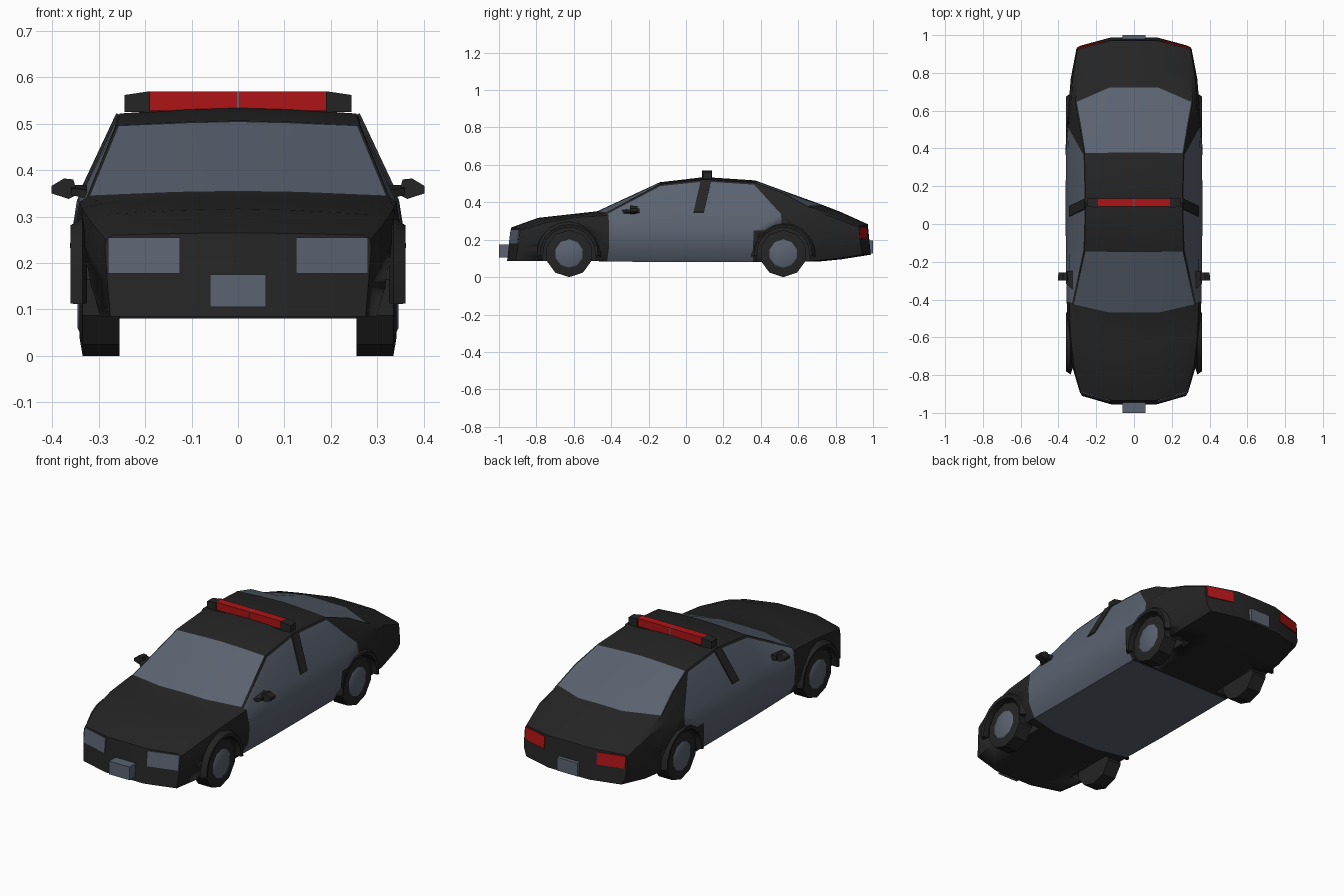
import bpy, bmesh, math
from mathutils import Vector, Matrix

if "Cube" in bpy.data.objects:
    bpy.data.objects.remove(bpy.data.objects["Cube"])


def material(name, rgb):
    m = bpy.data.materials.new(name)
    m.diffuse_color = (*rgb, 1)
    m.use_nodes = True
    m.node_tree.nodes["Principled BSDF"].inputs["Base Color"].default_value = m.diffuse_color
    return m


BLACK = material("black_paint", (0.018, 0.018, 0.018))
GREY = material("blue_grey", (0.105, 0.125, 0.165))
RED = material("signal_red", (0.42, 0.007, 0.008))


def finish(name, bm, mats, angle=30):
    bmesh.ops.recalc_face_normals(bm, faces=bm.faces)
    me = bpy.data.meshes.new(name)
    bm.to_mesh(me)
    bm.free()
    for m in mats:
        me.materials.append(m)
    for p in me.polygons:
        p.use_smooth = True
    me.set_sharp_from_angle(angle=math.radians(angle))
    ob = bpy.data.objects.new(name, me)
    bpy.context.collection.objects.link(ob)
    return ob


def prism(name, pts, push, mat, taper=1.0):
    """Polygon extruded along a vector, far end optionally scaled."""
    bm = bmesh.new()
    f = bm.faces.new([bm.verts.new(p) for p in pts])
    ext = bmesh.ops.extrude_face_region(bm, geom=[f], use_keep_orig=True)["geom"]
    vs = [v for v in ext if isinstance(v, bmesh.types.BMVert)]
    mid = sum((v.co for v in vs), Vector()) / len(vs)
    for v in vs:
        v.co = mid + (v.co - mid) * taper + Vector(push)
    return finish(name, bm, [mat])


def box(name, x0, x1, y0, y1, z0, z1, mat):
    pts = [(x0, y0, z0), (x1, y0, z0), (x1, y0, z1), (x0, y0, z1)]
    return prism(name, pts, (0, y1 - y0, 0), mat)


def axle_cone(name, x0, x1, y, z, r0, r1, sides, mat):
    """Cylinder or frustum lying along x."""
    ring = [(x0, y + r0 * math.sin(2 * math.pi * k / sides),
             z - r0 * math.cos(2 * math.pi * k / sides)) for k in range(sides)]
    return prism(name, ring, (x1 - x0, 0, 0), mat, r1 / r0)


# Body stations: y, bow, lean, bottom z, bottom w, side w, belt w, belt z,
# top edge w, top edge z, centre z
STATIONS = [
    (-.955, .045, .12, .085, .275, .287, .285, .250, .270, .260, .265),
    (-.79, .03, 0, .085, .30, .328, .318, .290, .280, .305, .317),
    (-.62, .02, 0, .085, .31, .346, .336, .318, .290, .328, .336),
    (-.475, .045, 0, .085, .31, .356, .342, .330, .325, .343, .352),
    (-.14, 0, 0, .080, .31, .361, .344, .335, .262, .497, .507),
    (.10, 0, 0, .080, .31, .362, .344, .335, .255, .522, .535),
    (.37, 0, 0, .080, .31, .362, .345, .338, .262, .504, .517),
    (.52, 0, 0, .080, .31, .360, .345, .340, .288, .450, .462),
    (.73, -.08, 0, .085, .31, .346, .332, .350, .310, .378, .386),
    (.83, -.05, 0, .095, .305, .335, .324, .325, .298, .338, .347),
    (.99, -.045, -.10, .120, .28, .305, .300, .265, .288, .275, .283)]


def half_ring(s):
    y, bow, lean, zb, wb, wm, ws, zs, wt, zt, zc = s
    wi = wt * .42
    pts = [(0, zb), (wi, zb), (wb, zb), (wm - .006, .155), (wm, min(.24, zs - .02)),
           (ws, zs), (wt, zt), (wi, zt + .75 * (zc - zt)), (0, zc)]
    return [(x, y + bow * max(0, (x - wi) / (wt - wi)) + lean * (z - .1), z) for x, z in pts]


# Lofted body shell with doors and glass inset
bm = bmesh.new()
rings = []
for s in STATIONS:
    h = half_ring(s)
    rings.append([bm.verts.new(p) for p in h + [(-x, y, z) for x, y, z in h[7:0:-1]]])
screen, rear_glass, doors = [], [], []
for i in range(len(rings) - 1):
    a, b = rings[i], rings[i + 1]
    for j in range(16):
        k = (j + 1) % 16
        row = j if j < 8 else 15 - j
        if i == 6 and row == 5:         # sloping rear edge of side window
            lo, hi = (j, k) if j < 8 else (k, j)
            doors.append(bm.faces.new((a[lo], b[lo], a[hi])))
            bm.faces.new((a[hi], b[lo], b[hi]))
            continue
        f = bm.faces.new((a[j], a[k], b[k], b[j]))
        if row >= 6 and i == 3:
            screen.append(f)
        elif row >= 6 and i in (6, 7):
            rear_glass.append(f)
        elif (row <= 5 and i in (3, 4, 5)) or (row == 4 and i == 6):
            doors.append(f)
for r in (rings[0], rings[-1]):         # nose and tail
    bm.faces.new((r[15], r[0], r[1], r[7], r[8], r[9]))
    bm.faces.new(r[1:8])
    bm.faces.new(r[9:16])
bmesh.ops.recalc_face_normals(bm, faces=bm.faces)
for group, width in ((screen, .008), (rear_glass, .008), (doors, .012)):
    bmesh.ops.inset_region(bm, faces=group, thickness=width, use_boundary=True,
                           use_even_offset=False)
    for f in group:
        f.material_index = 1
body = finish("body", bm, [BLACK, GREY], 32)

# Wheel wells, arch lips and wheels
WHEEL_Z = .126
for s, side in ((1, "right"), (-1, "left")):
    for y, end in ((-.625, "front"), (.52, "rear")):
        tag = end + "_" + side
        cutter = axle_cone("well_cutter_" + tag, s * .22, s * .5, y, WHEEL_Z, .146, .146, 20, BLACK)
        cutter.hide_render = True
        mod = body.modifiers.new("well", 'BOOLEAN')
        mod.operation = 'DIFFERENCE'
        mod.solver = 'EXACT'
        mod.object = cutter
        bpy.context.view_layer.objects.active = body
        bpy.ops.object.modifier_apply(modifier=mod.name)
        bpy.data.objects.remove(cutter)

        arc = [math.radians(-5 + 19 * n) for n in range(11)]
        bm = bmesh.new()
        loops = []
        for t in arc:
            loops.append([bm.verts.new((s * x, y + r * math.cos(t), WHEEL_Z + r * math.sin(t)))
                          for x, r in ((.325, .140), (.358, .140), (.361, .155), (.335, .172))])
        for a, b in zip(loops, loops[1:]):
            for n in range(4):
                bm.faces.new((a[n], a[(n + 1) % 4], b[(n + 1) % 4], b[n]))
        bm.faces.new(loops[0])
        bm.faces.new(loops[-1])
        finish("arch_lip_" + tag, bm, [BLACK])

        axle_cone("tyre_" + tag, s * .255, s * .335, y, WHEEL_Z, .126, .126, 10, BLACK)
        axle_cone("tyre_wall_" + tag, s * .335, s * .341, y, WHEEL_Z, .124, .09, 10, BLACK)
        axle_cone("rim_" + tag, s * .340, s * .346, y, WHEEL_Z, .078, .066, 10, GREY)


def end_lamp(name, st, x0, x1, z0, z1, out, mat):
    """Thin lamp plate lying on the nose or tail surface."""
    y, bow, lean, wt = st[0], st[1], st[2], st[8]
    wi = wt * .42
    pts = [(x, y + bow * (abs(x) - wi) / (wt - wi) + lean * (z - .1) - out * .002, z)
           for x, z in ((x0, z0), (x1, z0), (x1, z1), (x0, z1))]
    prism(name, pts, (0, out * .007, 0), mat)


for s, side in ((1, "right"), (-1, "left")):
    end_lamp("headlight_" + side, STATIONS[0], s * .125, s * .28, .177, .255, -1, GREY)
    end_lamp("tail_light_" + side, STATIONS[-1], s * .155, s * .296, .205, .268, 1, RED)

    # Leaning door pillar
    quad = []
    for y, z in ((.04, .345), (.095, .345), (.135, .52), (.08, .52)):
        quad.append((s * (.343 - (z - .335) * .47), y, z))
    prism("door_pillar_" + side, quad, (s * .006, 0, .003), BLACK)

    # Mirror with a wide foot narrowing outward
    foot = [(s * .325, y, z) for y, z in ((-.345, .338), (-.25, .338), (-.25, .368), (-.345, .358))]
    prism("mirror_foot_" + side, foot, (s * .035, .015, .005), BLACK, .7)
    shell = [(s * x, -.30, z) for x, z in
             ((.345, .348), (.365, .338), (.402, .350), (.402, .366), (.375, .382), (.355, .380))]
    prism("mirror_shell_" + side, shell, (0, .042, 0), BLACK, .95)

    # Light bar halves and tapered end caps
    box("light_bar_lens_" + side, s * .002, s * .19, .092, .134, .528, .570, RED)
    cap = [(s * .19, y, z) for y, z in ((.086, .525), (.140, .525), (.140, .570), (.086, .570))]
    prism("light_bar_cap_" + side, cap, (s * .055, 0, -.004), BLACK, .82)

box("light_bar_divider", -.002, .002, .091, .135, .528, .570, GREY)
box("light_bar_base", -.20, .20, .088, .138, .515, .529, BLACK)

# Number plates
box("front_plate", -.06, .06, -1.0, -.945, .105, .175, GREY)
box("rear_plate", -.06, .06, .975, 1.0, .125, .195, GREY)
